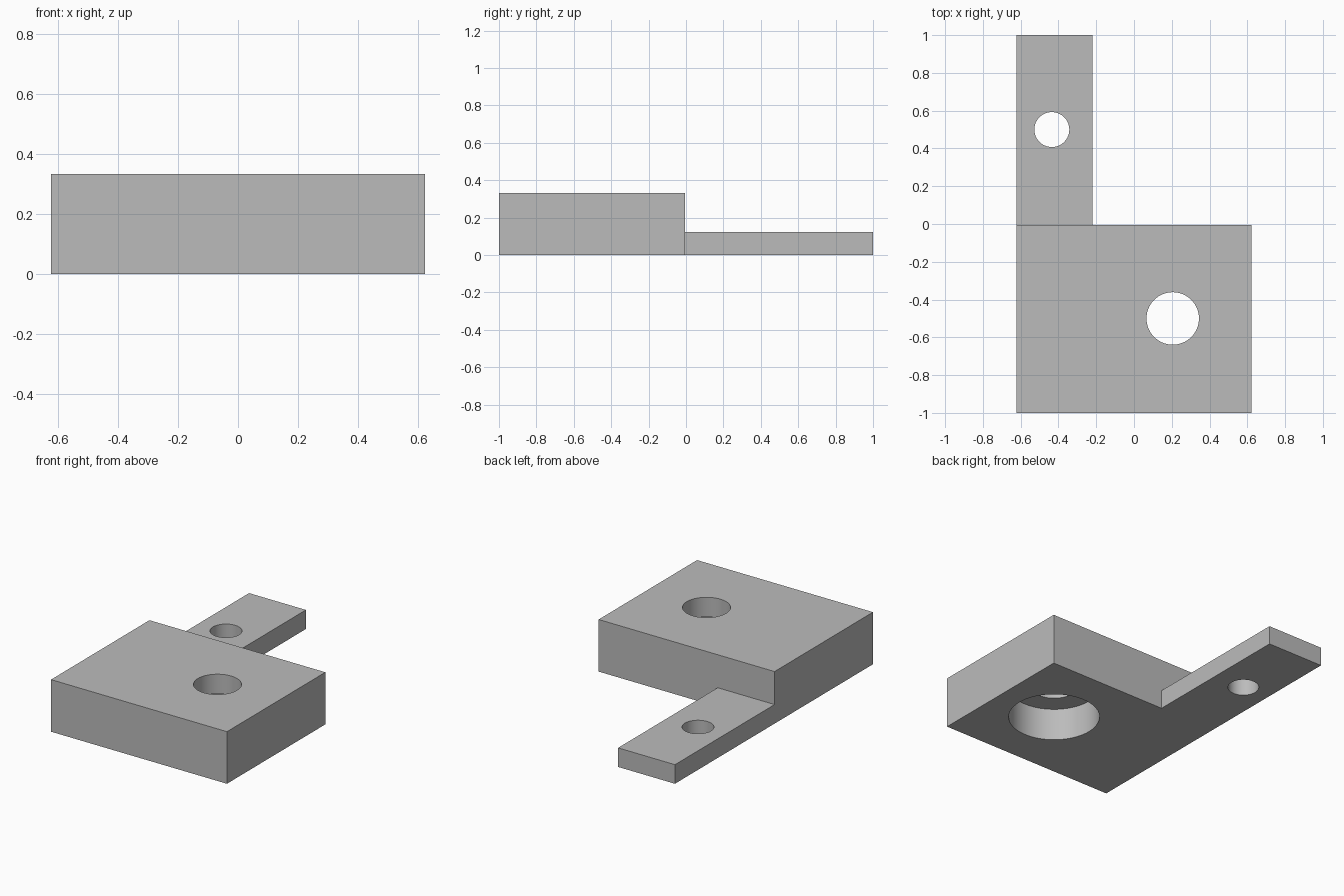
import bpy

default_cube = bpy.data.objects.get("Cube")
if default_cube:
    bpy.data.objects.remove(default_cube, do_unlink=True)

grey = bpy.data.materials.new("plain_grey")
grey.use_nodes = True
colour = (0.5, 0.5, 0.5, 1)
grey.diffuse_color = colour
grey.node_tree.nodes["Principled BSDF"].inputs["Base Color"].default_value = colour


def box(name, low, high):
    """Box between two opposite corners."""
    centre = [(a + b) / 2 for a, b in zip(low, high)]
    bpy.ops.mesh.primitive_cube_add(size=1, location=centre)
    obj = bpy.context.object
    obj.name = name
    obj.scale = [b - a for a, b in zip(low, high)]
    bpy.ops.object.transform_apply(location=True, rotation=False, scale=True)
    obj.data.materials.append(grey)
    return obj


def cylinder(name, x, y, radius, bottom, top):
    """Upright cylinder used as a drill."""
    bpy.ops.mesh.primitive_cylinder_add(
        vertices=64, radius=radius, depth=top - bottom,
        location=(x, y, (top + bottom) / 2))
    obj = bpy.context.object
    obj.name = name
    obj.data.materials.append(grey)
    return obj


def combine(target, tool, operation):
    """Apply a boolean and discard its tool."""
    mod = target.modifiers.new(operation.title(), "BOOLEAN")
    mod.operation = operation
    mod.solver = "EXACT"
    mod.object = tool
    bpy.context.view_layer.objects.active = target
    bpy.ops.object.modifier_apply(modifier=mod.name)
    bpy.data.objects.remove(tool, do_unlink=True)


# Thick block with a thin arm running back from its right edge
right, side, height, back = -0.622, 0.622, 0.333, -0.006
bracket = box("bracket", (right, -1, 0), (side, back, height))
arm = box("arm", (right, back - 0.3, 0), (-0.22, 1, 0.122))
combine(bracket, arm, "UNION")

# Through holes, and a wide recess under the block
drills = [
    ("block_hole", 0.205, -0.5, 0.139, -0.1, 0.5),
    ("block_recess", 0.205, -0.5, 0.272, -0.1, 0.21),
    ("arm_hole", -0.435, 0.5, 0.0925, -0.1, 0.5),
]
for drill in drills:
    combine(bracket, cylinder(*drill), "DIFFERENCE")

# Smooth hole walls, sharp rims
bpy.ops.object.select_all(action="DESELECT")
bracket.select_set(True)
bpy.context.view_layer.objects.active = bracket
bpy.ops.object.shade_smooth_by_angle()
